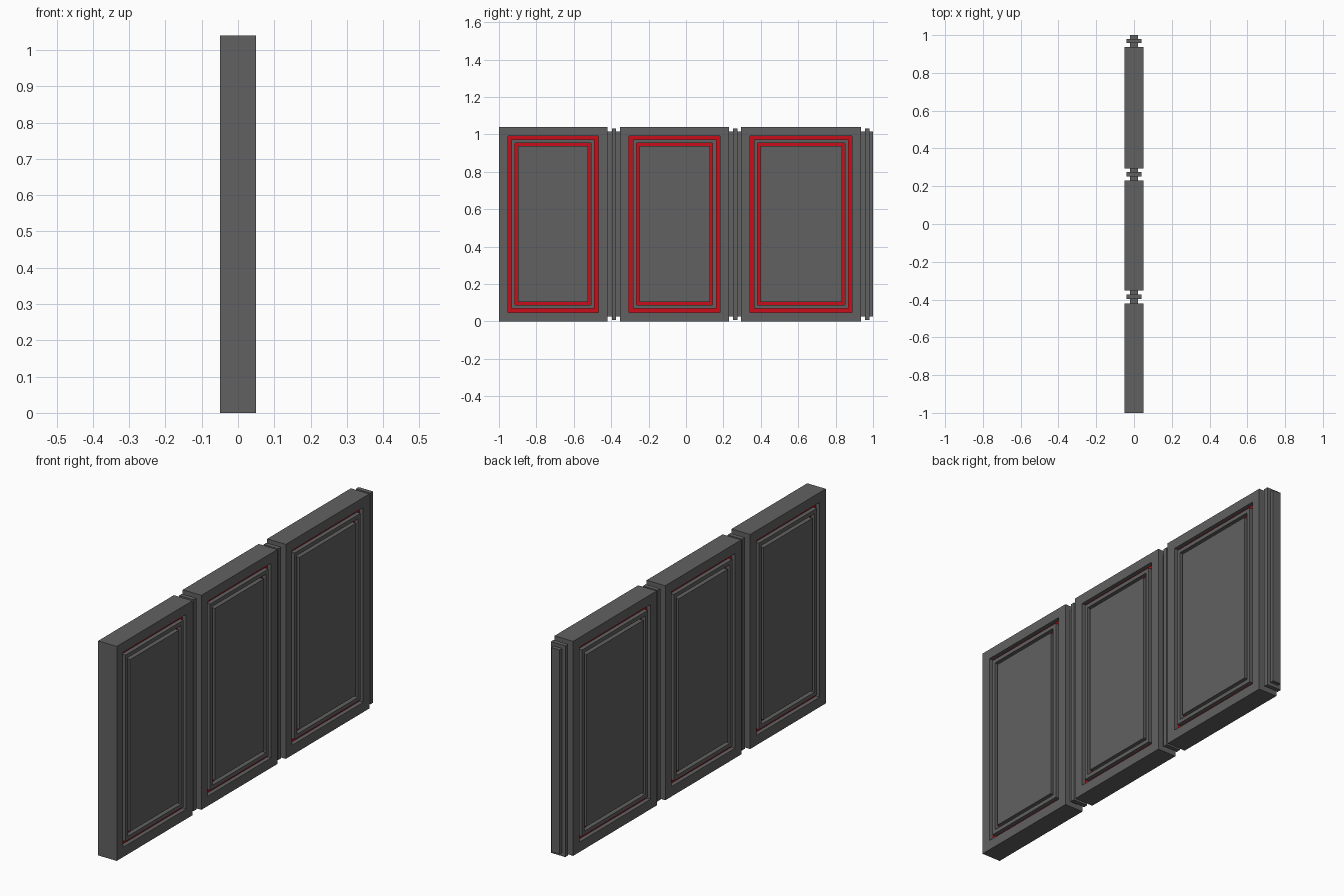
import bpy, bmesh

if "Cube" in bpy.data.objects:
    bpy.data.objects.remove(bpy.data.objects["Cube"])

def material(name, color):
    m = bpy.data.materials.new(name)
    m.diffuse_color = color
    m.use_nodes = True
    m.node_tree.nodes["Principled BSDF"].inputs["Base Color"].default_value = m.diffuse_color
    return m

dark = material("dark_grey", (0.12, 0.12, 0.12, 1))
red = material("red", (0.6, 0.004, 0.01, 1))

HEIGHT, HALF = 1.04, 0.05
FLOOR = 0.03   # x of the groove floors

# Nested rectangles on each face: (inset, x, strip leading to it is red)
STEPS = [(0.0, HALF, False),
         (0.048, HALF, False), (0.048, FLOOR, False), (0.068, FLOOR, True), (0.068, HALF, False),
         (0.087, HALF, False), (0.087, FLOOR, False), (0.103, FLOOR, True), (0.103, HALF, False)]

def make_object(name, bm):
    bmesh.ops.recalc_face_normals(bm, faces=bm.faces)
    me = bpy.data.meshes.new(name)
    bm.to_mesh(me)
    bm.free()
    me.materials.append(dark)
    me.materials.append(red)
    ob = bpy.data.objects.new(name, me)
    bpy.context.collection.objects.link(ob)
    return ob

def bridge(bm, a, b, is_red=False):
    for i in range(4):
        j = (i + 1) % 4
        f = bm.faces.new((a[i], a[j], b[j], b[i]))
        f.material_index = int(is_red)

def panel(name, y0, y1):
    bm = bmesh.new()
    rims = []
    for side in (1, -1):
        loop = None
        for inset, x, is_red in STEPS:
            a, b, lo, hi = y0 + inset, y1 - inset, inset, HEIGHT - inset
            new = [bm.verts.new((side * x, y, z))
                   for y, z in ((a, lo), (b, lo), (b, hi), (a, hi))]
            if loop:
                bridge(bm, loop, new, is_red)
            else:
                rims.append(new)
            loop = new
        bm.faces.new(loop)
    bridge(bm, *rims)
    make_object(name, bm)

def box(name, half_x, y0, y1, z0, z1):
    bm = bmesh.new()
    bmesh.ops.create_cube(bm, size=1)
    for v in bm.verts:
        v.co = (v.co.x * 2 * half_x,
                y0 if v.co.y < 0 else y1,
                z0 if v.co.z < 0 else z1)
    make_object(name, bm)

# Three grooved panels
for i, (y0, y1) in enumerate([(-1.0, -0.42), (-0.352, 0.23), (0.295, 0.936)]):
    panel(f"wall_panel_{i + 1}", y0, y1)

# Joints after each panel: slim core with a wider rib in the middle
for i, (y0, y1) in enumerate([(-0.42, -0.352), (0.23, 0.295), (0.936, 1.0)]):
    mid = (y0 + y1) / 2 + 0.001
    box(f"joint_core_{i + 1}", 0.022, y0, y1, 0.025, 1.015)
    box(f"joint_rib_{i + 1}", 0.039, mid - 0.011, mid + 0.011, 0.008, 1.032)
